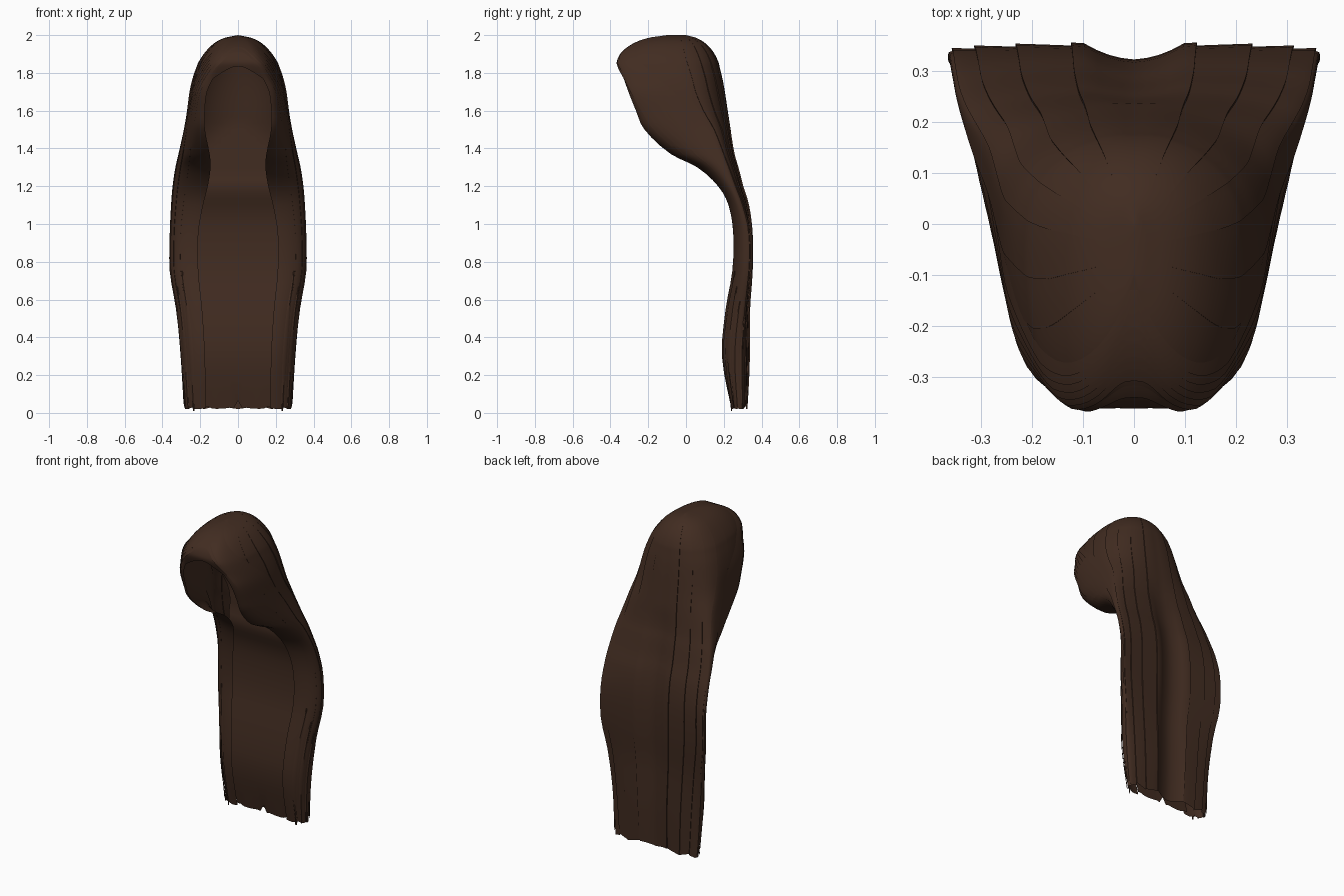
import bpy
import bmesh
import math
import random
from mathutils import Vector

random.seed(4)
cube = bpy.data.objects.get("Cube")
if cube:
    bpy.data.objects.remove(cube, do_unlink=True)

# One flat colour for all the hair
brown = bpy.data.materials.new("dark_brown_hair")
brown.use_nodes = True
colour = (0.053, 0.025, 0.015, 1)
brown.diffuse_color = colour
shader = brown.node_tree.nodes["Principled BSDF"]
shader.inputs["Base Color"].default_value = colour
shader.inputs["Roughness"].default_value = 0.8

# Half cross-sections: height, front y, widest y, back y, half width, half front
SECTIONS = [
    (.02, .24, .29, .325, .278, .17),
    (.3, .19, .285, .335, .298, .175),
    (.55, .21, .305, .335, .325, .19),
    (.75, .245, .33, .348, .358, .21),
    (.95, .25, .33, .348, .358, .21),
    (1.1, .225, .29, .33, .351, .185),
    (1.2, .17, .25, .3, .343, .16),
    (1.3, .06, .21, .275, .328, .145),
    (1.37, -.08, .18, .255, .312, .15),
    (1.5, -.22, .12, .235, .283, .175),
    (1.6, -.265, .05, .22, .266, .176),
    (1.7, -.305, -.0, .205, .253, .164),
    (1.77, -.33, -.02, .192, .237, .132),
    (1.83, -.355, -.04, .178, .217, .105),
    (1.86, -.36, -.05, .17, .205, .09),
    (1.91, -.335, -.06, .145, .172, .068),
    (1.955, -.275, -.06, .105, .128, .048),
    (1.985, -.195, -.06, .055, .072, .026),
    (2.0, -.1, -.05, .0, .0, .0),
]
PARTING = -.2


def section(z):
    """Smoothly blended cross-section at height z."""
    i = 0
    while i < len(SECTIONS) - 2 and z > SECTIONS[i + 1][0]:
        i += 1
    a, b = SECTIONS[i], SECTIONS[i + 1]
    before, after = SECTIONS[max(i - 1, 0)], SECTIONS[min(i + 2, len(SECTIONS) - 1)]
    h = b[0] - a[0]
    t = max(0, min(1, (z - a[0]) / h))
    out = []
    for k in range(1, len(a)):
        m0 = (b[k] - before[k]) / (b[0] - before[0]) * h
        m1 = (after[k] - a[k]) / (after[0] - a[0]) * h
        v = ((2 * t**3 - 3 * t**2 + 1) * a[k] + (t**3 - 2 * t**2 + t) * m0
             + (3 * t**2 - 2 * t**3) * b[k] + (t**3 - t**2) * m1)
        out.append(v)
    return out


def ramp(z, low, high):
    return max(0, min(1, (z - low) / (high - low)))


def surface(z, u, lift=0):
    """Left half: u runs from the parting through the front edge (0) to the back (1)."""
    front, side, back, width, gap = section(z)
    power = 1.05 - .15 * ramp(z, 1.2, 1.7)

    def flat(u):
        if u < 0:
            return Vector((gap * (1 - u / PARTING), front, z))
        if u < .5:
            t = u * math.pi
            return Vector((gap + (width - gap) * math.sin(t)**power,
                           side - (side - front) * math.cos(t), z))
        t = (u - .5) * math.pi
        x = width * math.cos(t) if u < 1 else 0
        groove = .028 * max(0, 1 - (x / .1)**2) * (1 - ramp(z, 1.1, 1.5))
        return Vector((x, side + (back - side) * math.sin(t)**.8 - groove, z))
    p = flat(u)
    if lift:
        d = flat(min(1, u + .01)) - flat(max(PARTING, u - .01))
        normal = Vector((d.y, -d.x, 0))
        if normal.length > 1e-6:
            p += normal.normalized() * lift
        p.x = max(0, p.x)
        if u in (PARTING, 1):
            p.x = 0
    return p


def grid_object(name, rows):
    """Mesh from a grid of points, mirrored across the middle."""
    bm = bmesh.new()
    verts = [[bm.verts.new(p) for p in row] for row in rows]
    for low, high in zip(verts, verts[1:]):
        for j in range(len(low) - 1):
            bm.faces.new((low[j], low[j + 1], high[j + 1], high[j]))
    bmesh.ops.remove_doubles(bm, verts=bm.verts, dist=.0003)
    mesh = bpy.data.meshes.new(name)
    bm.to_mesh(mesh)
    bm.free()
    mesh.materials.append(brown)
    obj = bpy.data.objects.new(name, mesh)
    bpy.context.collection.objects.link(obj)
    mirror = obj.modifiers.new("mirror", "MIRROR")
    mirror.merge_threshold = .001
    bpy.ops.object.select_all(action="DESELECT")
    obj.select_set(True)
    bpy.context.view_layer.objects.active = obj
    bpy.ops.object.shade_smooth_by_angle(angle=math.radians(35))


# Heights shared by the lofted parts
heights = []
for a, b in zip(SECTIONS, SECTIONS[1:]):
    heights += [a[0] + (b[0] - a[0]) * k / 3 for k in range(3)]
heights.append(SECTIONS[-1][0])

# Outer hair: overlapping vertical strands with ragged ends
STRANDS, STEPS = 9, 5
jags = [random.uniform(0, .025) for _ in range(STRANDS)]
rows = []
for n, z in enumerate(heights):
    row = []
    for s in range(STRANDS):
        for k in range(STEPS + 1):
            u = (s + k / STEPS) / STRANDS
            fade = min(1, (2 - z) * 5) * ramp(u, .2, .5)
            p = surface(z, u, .006 * fade * (1 - k / STEPS))
            if n == 0:
                p.z += jags[s] * (k / STEPS if s % 2 else 1 - k / STEPS)
            row.append(p)
    rows.append(row)
grid_object("outer_hair", rows)

# Front of the crown, arched over the face opening
rows = []
for r in range(17):
    row = []
    for k in range(7):
        c = k / 6
        arch = 1.835 - .065 * c**2
        row.append(surface(arch + (2 - arch) * r / 16, PARTING * (1 - c)))
    rows.append(row)
grid_object("front_crown", rows)

# Inner sheet of the long back panel, lining the back of the hood further up
COLUMNS = 8
rows = []
for z in heights:
    if z > 1.92:
        break
    front, side, back, width, gap = section(z)
    blend = ramp(z, 1.08, 1.25)
    depth = (front + .014) * (1 - blend) + .215 * blend
    reach = min(gap + .012 + .05 * blend, .85 * width)
    row = []
    for k in range(COLUMNS + 1):
        x = reach * k / COLUMNS
        shell = side + (back - side) * math.sqrt(1 - (x / width)**2) - .014
        ragged = 0
        if z < .03:
            ragged = .045 if k == 0 else random.uniform(0, .014)
        row.append(Vector((x, min(depth, shell) if blend else depth, z + ragged)))
    rows.append(row)
grid_object("inner_panel", rows)

# Layered locks sweeping from the parting down the sides of the hood
LOCKS = 7
for i in range(LOCKS):
    f = i / (LOCKS - 1)
    top = 1.91 + .083 * f**.6
    rows = []
    for n in range(33):
        s = n / 32
        z = top + (1.36 + .05 * (1 - f) - top) * s**1.8
        row = []
        for k in range(4):
            across = k / 3
            u = PARTING + (.4 + .34 * f) * s**.6 + .08 * across * s
            lift = .005 * (1 - across) * math.sin(math.pi * (.2 + s * .8))
            row.append(surface(min(1.996, z + .02 * across * (1 - s)), u, .0015 + lift))
        rows.append(row)
    grid_object("side_lock_" + str(i + 1), rows)

# Long thin locks hanging along the lower edges of the back panel
for i in range(4):
    rows = []
    high, low = .75 - .08 * i, .01 + .012 * i
    for n in range(18):
        s = n / 17
        u = .2 + .11 * i
        half = .035 * math.sin(math.pi * (.06 + .8 * s))
        rows.append([surface(high + (low - high) * s, u + half * side,
                             .002 + .006 * s + .003 * (1 - abs(side)))
                     for side in (-1, 0, 1)])
    grid_object("edge_lock_" + str(i + 1), rows)
